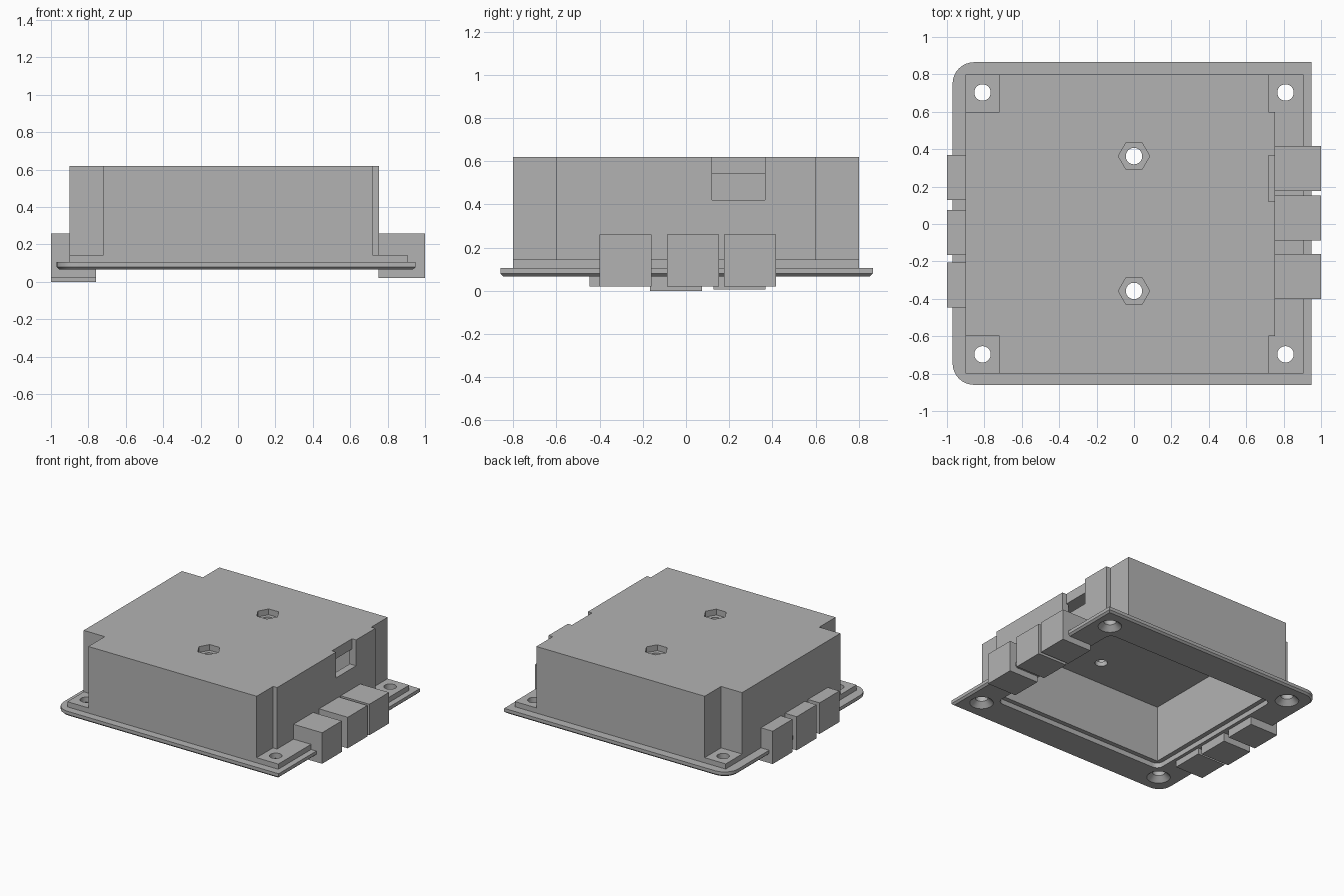
import bpy, bmesh, math

if "Cube" in bpy.data.objects:
    bpy.data.objects.remove(bpy.data.objects["Cube"])

grey = bpy.data.materials.new("plain_grey")
grey.diffuse_color = (0.45, 0.45, 0.45, 1)
grey.use_nodes = True
grey.node_tree.nodes["Principled BSDF"].inputs["Base Color"].default_value = grey.diffuse_color


def loft(name, sections):
    """Closed solid through stacked outlines: [(points, z), ...] from bottom to top."""
    bm = bmesh.new()
    rings = [[bm.verts.new((x, y, z)) for x, y in pts] for pts, z in sections]
    n = len(rings[0])
    for a, b in zip(rings, rings[1:]):
        for i in range(n):
            j = (i + 1) % n
            bm.faces.new((a[i], a[j], b[j], b[i]))
    bm.faces.new(rings[0][::-1])
    bm.faces.new(rings[-1])
    bmesh.ops.recalc_face_normals(bm, faces=bm.faces)
    me = bpy.data.meshes.new(name)
    bm.to_mesh(me)
    bm.free()
    me.materials.append(grey)
    ob = bpy.data.objects.new(name, me)
    bpy.context.collection.objects.link(ob)
    return ob


def rect(x0, x1, y0, y1, radii=(0, 0, 0, 0)):
    """Rectangle outline; radii for corners (x0,y0), (x1,y0), (x1,y1), (x0,y1)."""
    corners = [(x0, y0, 1, 1), (x1, y0, -1, 1), (x1, y1, -1, -1), (x0, y1, 1, -1)]
    pts = []
    for k, ((x, y, sx, sy), r) in enumerate(zip(corners, radii)):
        if r == 0:
            pts.append((x, y))
            continue
        for i in range(9):
            a = math.pi * (1 + k / 2) + math.pi / 2 * i / 8
            pts.append((x + sx * r + r * math.cos(a), y + sy * r + r * math.sin(a)))
    return pts


def circle(cx, cy, r, n=32):
    return [(cx + r * math.cos(2 * math.pi * i / n), cy + r * math.sin(2 * math.pi * i / n))
            for i in range(n)]


def box(name, x0, x1, y0, y1, z0, z1):
    return loft(name, [(rect(x0, x1, y0, y1), z0), (rect(x0, x1, y0, y1), z1)])


def combine(target, tool, operation):
    mod = target.modifiers.new("combine", 'BOOLEAN')
    mod.operation = operation
    mod.solver = 'EXACT'
    mod.object = tool
    bpy.context.view_layer.objects.active = target
    bpy.ops.object.modifier_apply(modifier=mod.name)
    bpy.data.objects.remove(tool)


# Flange with two rounded corners and a chamfered lower edge
def flange(inset):
    r = 0.115 - inset
    return rect(-0.97 + inset, 0.95 - inset, -0.86 + inset, 0.865 - inset, (r, 0, 0, r))


housing = loft("housing", [(flange(0.014), 0.067), (flange(0), 0.08), (flange(0), 0.105)])

# Low step on the flange, carrying the screw holes
combine(housing, box("step", -0.9, 0.905, -0.8, 0.8, 0.09, 0.145), 'UNION')

# Tall body with notched corners
half = [(0.72, -0.8), (0.72, -0.6), (0.755, -0.6), (0.755, 0.6), (0.72, 0.6), (0.72, 0.8)]
outline = half + [(-0.72, 0.8), (-0.72, 0.6), (-0.9, 0.6), (-0.9, -0.6), (-0.72, -0.6), (-0.72, -0.8)]
combine(housing, loft("body", [(outline, 0.095), (outline, 0.62)]), 'UNION')

# Pocket open underneath, with a rounded seat around its mouth
seat = rect(-0.735, 0.735, -0.615, 0.615, (0.05,) * 4)
combine(housing, loft("seat", [(seat, 0.0), (seat, 0.105)]), 'DIFFERENCE')
combine(housing, box("pocket", -0.70, 0.70, -0.58, 0.58, 0.05, 0.54), 'DIFFERENCE')

# Side recess with a slot through to the pocket
combine(housing, box("side_recess", 0.72, 0.8, 0.12, 0.365, 0.42, 0.7), 'DIFFERENCE')
combine(housing, box("side_slot", 0.65, 0.8, 0.12, 0.365, 0.42, 0.54), 'DIFFERENCE')

# Countersunk screw holes in the corners
for x in (-0.81, 0.81):
    for y in (-0.697, 0.703):
        screw = loft("screw_hole", [(circle(x, y, 0.09), 0.06), (circle(x, y, 0.044), 0.105),
                                    (circle(x, y, 0.044), 0.2)])
        combine(housing, screw, 'DIFFERENCE')

# Hexagonal nut recesses and bolt holes in the top
for y in (-0.358, 0.363):
    hexagon, bolt = circle(0, y, 0.084, 6), circle(0, y, 0.044)
    combine(housing, loft("nut_recess", [(hexagon, 0.575), (hexagon, 0.7)]), 'DIFFERENCE')
    combine(housing, loft("bolt_hole", [(bolt, 0.5), (bolt, 0.7)]), 'DIFFERENCE')

bpy.ops.object.select_all(action='DESELECT')
housing.select_set(True)
bpy.context.view_layer.objects.active = housing
bpy.ops.object.shade_smooth_by_angle(angle=math.radians(25))

# Connector blocks along both sides
for y in (-0.40, -0.087, 0.177):
    box("right_connector", 0.75, 1.0, y, y + 0.24, 0.02, 0.26)
for y, bottom in ((-0.447, 0.02), (-0.167, 0.0), (0.127, 0.006)):
    box("left_connector", -1.0, -0.76, y, y + 0.242, bottom, 0.26)
